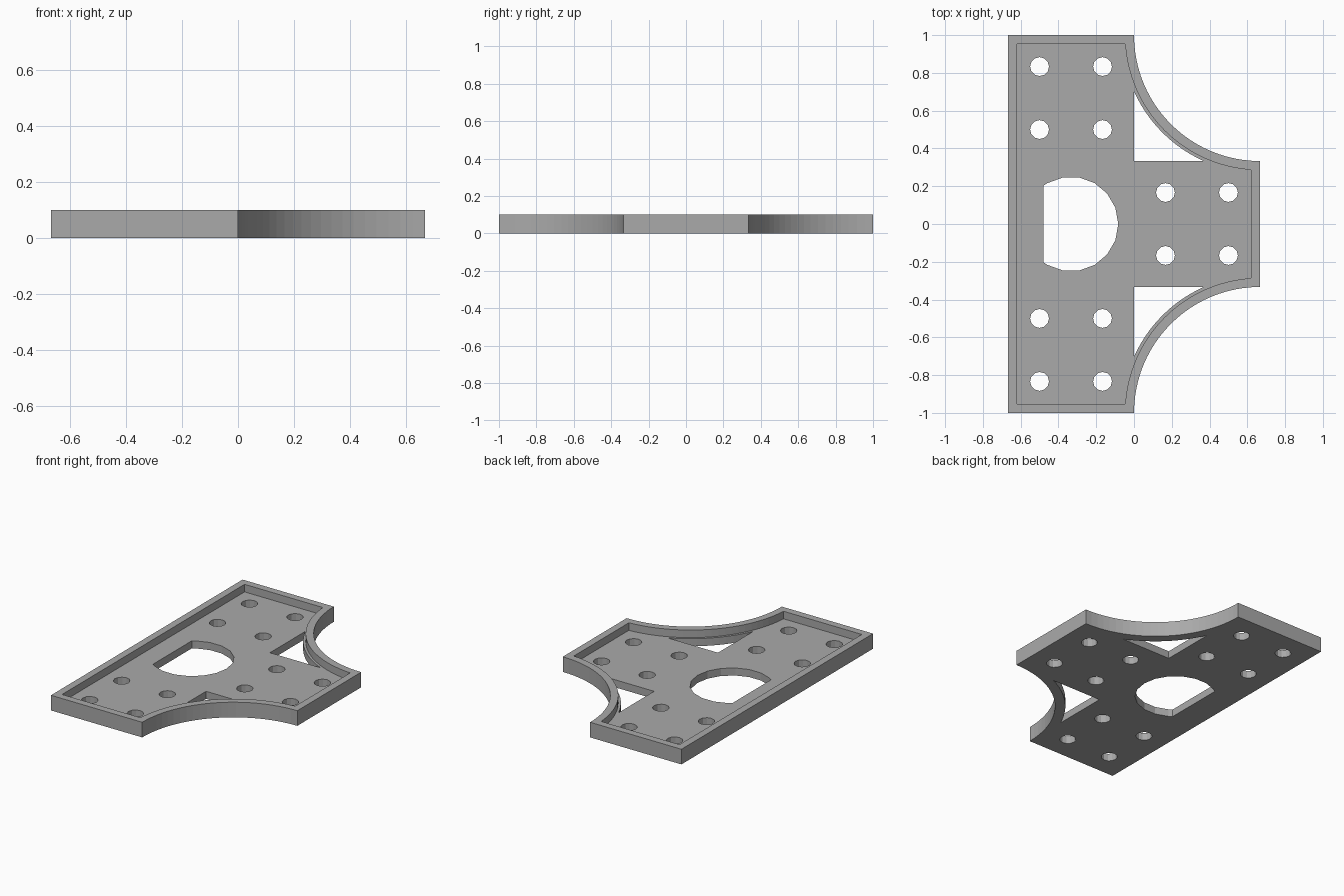
import bpy
import bmesh
from math import cos, sin, pi, radians, asin, acos

if "Cube" in bpy.data.objects:
    bpy.data.objects.remove(bpy.data.objects["Cube"])

THICK, FLOOR, RIM = 0.1, 0.05, 0.048
UNIT = 1 / 3            # hole grid spacing
W = 2 * UNIT            # half width, also the corner arc radius

grey = bpy.data.materials.new("grey")
grey.use_nodes = True
grey.diffuse_color = (0.4, 0.4, 0.4, 1)
grey.node_tree.nodes["Principled BSDF"].inputs["Base Color"].default_value = (0.4, 0.4, 0.4, 1)


def arc(cx, cy, r, a0, a1, n):
    return [(cx + r * cos(a0 + (a1 - a0) * i / n), cy + r * sin(a0 + (a1 - a0) * i / n))
            for i in range(n + 1)]


def prism(name, pts, z0, z1):
    bm = bmesh.new()
    face = bm.faces.new([bm.verts.new((x, y, z0)) for x, y in pts])
    top = bmesh.ops.extrude_face_region(bm, geom=[face])["geom"]
    bmesh.ops.translate(bm, vec=(0, 0, z1 - z0),
                        verts=[v for v in top if isinstance(v, bmesh.types.BMVert)])
    bmesh.ops.recalc_face_normals(bm, faces=bm.faces)
    mesh = bpy.data.meshes.new(name)
    bm.to_mesh(mesh)
    bm.free()
    mesh.materials.append(grey)
    obj = bpy.data.objects.new(name, mesh)
    bpy.context.collection.objects.link(obj)
    return obj


def outline(inset):
    # T-shaped outline with concave quarter arcs, shrunk by inset
    r = W + inset
    trim = asin(inset / r)
    upper = arc(W, 1, r, 1.5 * pi - trim, pi + trim, 24) + [(-W + inset, 1 - inset)]
    return upper + [(x, -y) for x, y in reversed(upper)]


plate = prism("bracket_plate", outline(0), 0, THICK)
cutters = [prism("recess_cutter", outline(RIM), FLOOR, THICK + 0.1)]

# Bolt holes
spots = [(x * UNIT, y * UNIT) for x in (-1.5, -0.5) for y in (-2.5, -1.5, 1.5, 2.5)]
spots += [(x * UNIT, y * UNIT) for x in (0.5, 1.5) for y in (-0.5, 0.5)]
for x, y in spots:
    cutters.append(prism("bolt_cutter", arc(x, y, 0.05, 0, 2 * pi, 12)[:-1], -0.1, 0.2))

# Large round opening with one flat side
flat = -0.48
ring = arc(-UNIT, 0, 0.25, radians(-120), radians(120), 12)
cutters.append(prism("opening_cutter", [(flat, -0.203)] + ring + [(flat, 0.203)], -0.1, 0.2))

# Corner windows that follow the arcs
R = 0.73
a0, a1 = pi + acos(W / R), 1.5 * pi - acos(W / R)
for side in (1, -1):
    pts = [(0, UNIT)] + arc(W, 1, R, a1, a0, 12)
    cutters.append(prism("window_cutter", [(x, side * y) for x, y in pts], -0.1, 0.2))

# Cut everything out of the plate
for cutter in cutters:
    mod = plate.modifiers.new("cut", "BOOLEAN")
    mod.operation = "DIFFERENCE"
    mod.solver = "EXACT"
    mod.object = cutter
cut = bpy.data.meshes.new_from_object(plate.evaluated_get(bpy.context.evaluated_depsgraph_get()))
plate.modifiers.clear()
plate.data = cut
plate.data.name = "bracket_plate"
for cutter in cutters:
    bpy.data.objects.remove(cutter)
